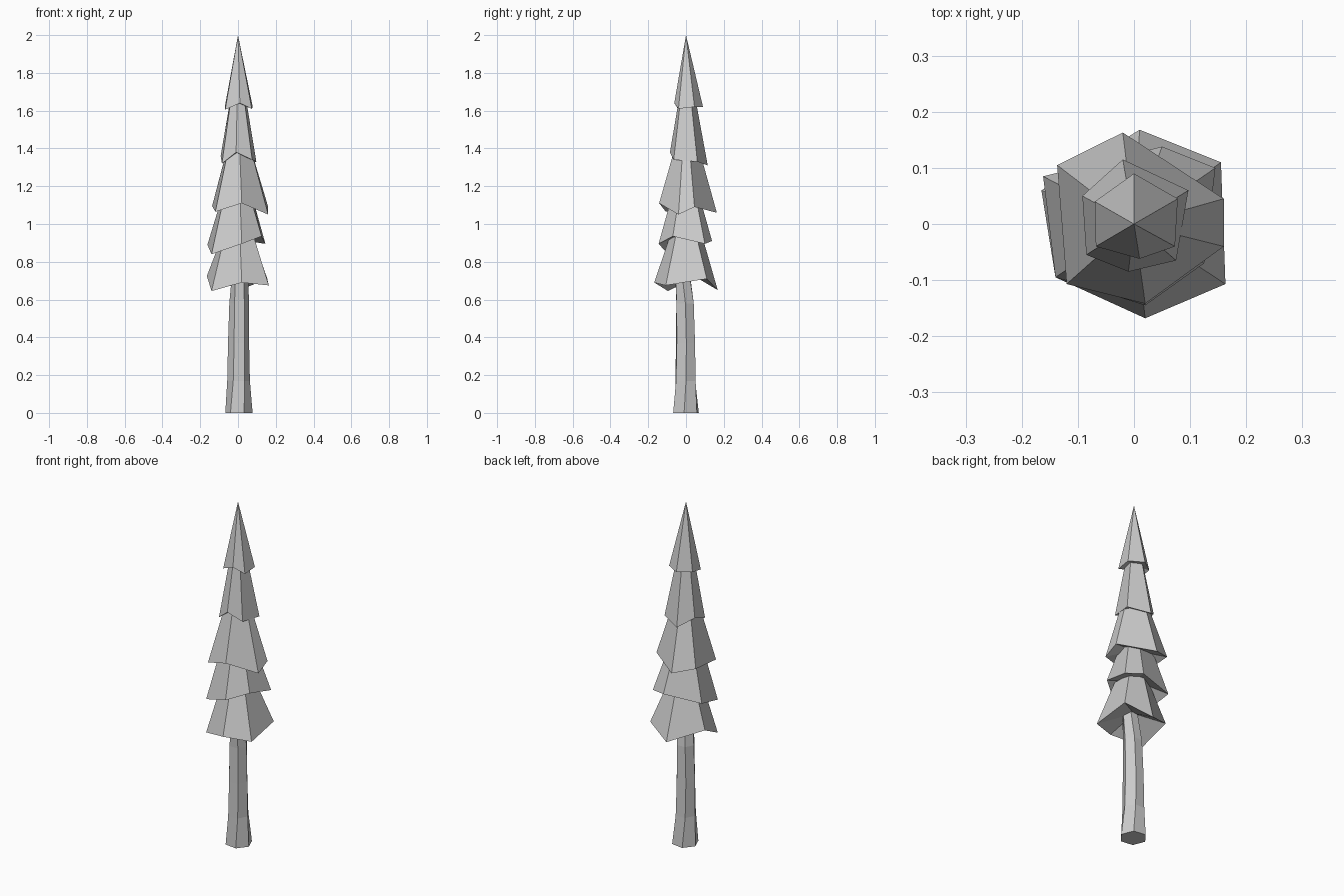
import bpy, bmesh
from math import cos, sin, radians

if "Cube" in bpy.data.objects:
    bpy.data.objects.remove(bpy.data.objects["Cube"])


def make(name, bm):
    bmesh.ops.recalc_face_normals(bm, faces=bm.faces)
    me = bpy.data.meshes.new(name)
    bm.to_mesh(me)
    bm.free()
    ob = bpy.data.objects.new(name, me)
    bpy.context.collection.objects.link(ob)


def bridge(bm, a, b):
    n = len(a)
    for i in range(n):
        bm.faces.new((a[i], a[(i + 1) % n], b[(i + 1) % n], b[i]))


def fan(bm, ring, point):
    p = bm.verts.new(point)
    for i in range(len(ring)):
        bm.faces.new((ring[i], ring[(i + 1) % len(ring)], p))


# Foliage tier: irregular six-point skirt tapering upwards, hollowed underneath
def tier(name, rim, top, shrink, hollow):
    bm = bmesh.new()
    low = [bm.verts.new(p) for p in rim]
    if shrink == 0:
        fan(bm, low, (0, 0, top))
    else:
        high = [bm.verts.new((x * shrink, y * shrink, top)) for x, y, z in rim]
        bridge(bm, low, high)
        bm.faces.new(high)
    fan(bm, low, (0, 0, hollow))
    make(name, bm)


# Trunk: six-sided, slightly crooked
bm = bmesh.new()
rings = []
for z, cx, cy, r, turn in ((0, .005, 0, .073, -8), (.17, .003, -.002, .06, 2),
                           (.37, .003, -.003, .056, 5), (.58, .006, -.005, .052, 2),
                           (.76, .012, -.02, .042, -5)):
    rings.append([bm.verts.new((cx + r * cos(radians(60 * i + turn)),
                                cy + r * sin(radians(60 * i + turn)), z)) for i in range(6)])
for a, b in zip(rings, rings[1:]):
    bridge(bm, a, b)
bm.faces.new(rings[0])
bm.faces.new(rings[-1])
make("trunk", bm)

# Foliage, lowest tier first
tier("foliage_1", [(.02, -.168, .69), (.163, -.107, .675), (.155, .11, .71),
                   (.01, .168, .65), (-.165, .06, .725), (-.14, -.095, .645)], .93, .52, .75)
tier("foliage_2", [(.02, -.145, .895), (.125, -.07, .935), (.145, .1, .895),
                   (.05, .138, .91), (-.162, .085, .89), (-.14, -.095, .84)], 1.13, .55, .95)
tier("foliage_3", [(.02, -.142, 1.11), (.16, -.04, 1.05), (.16, .045, 1.09),
                   (-.02, .163, 1.06), (-.137, .105, 1.095), (-.12, -.107, 1.065)], 1.4, .42, 1.13)
tier("foliage_4", [(-.01, -.085, 1.38), (.075, -.065, 1.34), (.097, .06, 1.33),
                   (-.02, .115, 1.31), (-.092, .05, 1.36), (-.085, -.055, 1.32)], 1.66, .44, 1.37)
tier("foliage_5", [(.01, -.062, 1.64), (.073, -.04, 1.61), (.078, .045, 1.62),
                   (0, .09, 1.62), (-.07, .04, 1.62), (-.068, -.04, 1.605)], 2, 0, 1.64)
